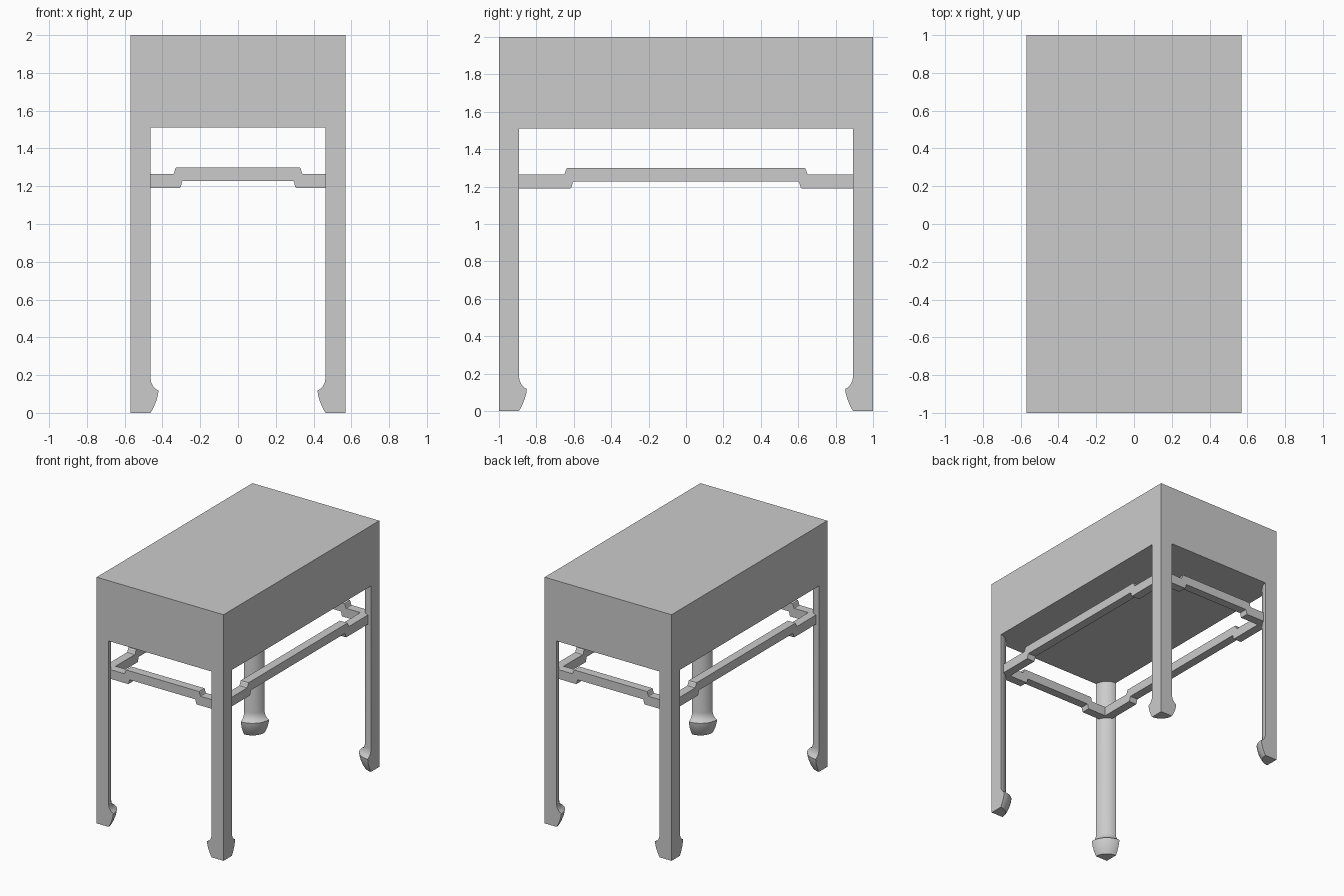
import bpy, bmesh, math
from mathutils import Matrix, Vector

cube = bpy.data.objects.get("Cube")
if cube:
    bpy.data.objects.remove(cube)

HX, HY, HEIGHT = 0.57, 1.0, 2.0      # half width, half length, height
APRON_Z = 1.51                       # underside of the case
LEG_R = 0.107
SEGMENTS = 16

grey = bpy.data.materials.new("plain_grey")
grey.use_nodes = True
grey.diffuse_color = (0.6, 0.6, 0.6, 1)
grey.node_tree.nodes["Principled BSDF"].inputs["Base Color"].default_value = (0.6, 0.6, 0.6, 1)


def finish(bm, name, smooth=False):
    bmesh.ops.recalc_face_normals(bm, faces=bm.faces[:])
    mesh = bpy.data.meshes.new(name)
    bm.to_mesh(mesh)
    bm.free()
    mesh.materials.append(grey)
    obj = bpy.data.objects.new(name, mesh)
    bpy.context.collection.objects.link(obj)
    if smooth:
        bpy.ops.object.select_all(action='DESELECT')
        obj.select_set(True)
        bpy.context.view_layer.objects.active = obj
        bpy.ops.object.shade_smooth_by_angle(angle=math.radians(30))
    return obj


def build_leg(name, sx, sy):
    """Quarter-round leg: square outer corner, rounded inside, hoof foot."""
    profile = [(LEG_R, 0), (0.124, 0.03), (0.138, 0.065), (0.146, 0.095), (0.149, 0.118),
               (0.133, 0.127), (0.120, 0.142), (0.111, 0.160), (LEG_R, 0.182), (LEG_R, APRON_Z)]
    bm = bmesh.new()
    rings = []
    for r, z in profile:
        ring = []
        for i in range(SEGMENTS + 1):
            a = math.pi / 2 * i / SEGMENTS
            ring.append(bm.verts.new((sx * (HX - r * math.cos(a)), sy * (HY - r * math.sin(a)), z)))
        rings.append(ring)
    for low, high in zip(rings, rings[1:]):
        for i in range(SEGMENTS):
            bm.faces.new((low[i], low[i + 1], high[i + 1], high[i]))
    foot = bm.verts.new((sx * HX, sy * HY, 0))
    head = bm.verts.new((sx * HX, sy * HY, APRON_Z))
    # flat outer sides, then the two ends
    for side in (0, SEGMENTS):
        bm.faces.new([foot] + [ring[side] for ring in rings] + [head])
    bm.faces.new([foot] + rings[0])
    bm.faces.new([head] + rings[-1])
    return finish(bm, name, smooth=True)


def build_stretcher(name, half, step, slant, matrix):
    """Humped rail along local x, extruded through its thickness along y."""
    top = [(half, 1.265), (step + slant, 1.265), (step + slant * 0.7, 1.272),
           (step + slant * 0.3, 1.292), (step, 1.3)]
    inner = step - 0.035
    bottom = [(inner, 1.228), (inner + slant * 0.3, 1.222),
              (inner + slant * 0.7, 1.197), (inner + slant, 1.19), (half, 1.19)]
    right = bottom + top
    outline = right + [(-x, z) for x, z in reversed(right)]
    bm = bmesh.new()
    face = bm.faces.new([bm.verts.new((x, 0.03, z)) for x, z in outline])
    extruded = bmesh.ops.extrude_face_region(bm, geom=[face])["geom"]
    moved = [v for v in extruded if isinstance(v, bmesh.types.BMVert)]
    bmesh.ops.translate(bm, verts=moved, vec=Vector((0, 0.07, 0)))
    bm.transform(matrix)
    return finish(bm, name)


# Solid case
bm = bmesh.new()
bmesh.ops.create_cube(bm, size=1)
bm.transform(Matrix.Translation((0, 0, (HEIGHT + APRON_Z) / 2))
             @ Matrix.Diagonal((2 * HX, 2 * HY, HEIGHT - APRON_Z, 1)))
finish(bm, "case")

# Legs
for sx, side in ((1, "left"), (-1, "right")):
    for sy, end in ((-1, "front"), (1, "back")):
        build_leg(f"{end}_{side}_leg", sx, sy)

# Humped stretchers, each turned to its own side
for name, turn in (("front", 0), ("left", 90), ("back", 180), ("right", 270)):
    long_side = turn % 180 == 90
    along, out = (HY, HX) if long_side else (HX, HY)
    place = Matrix.Rotation(math.radians(turn), 4, 'Z') @ Matrix.Translation((0, -out, 0))
    build_stretcher(f"{name}_stretcher", along - 0.035, 0.635 if long_side else 0.328,
                    0.018 if long_side else 0.014, place)
